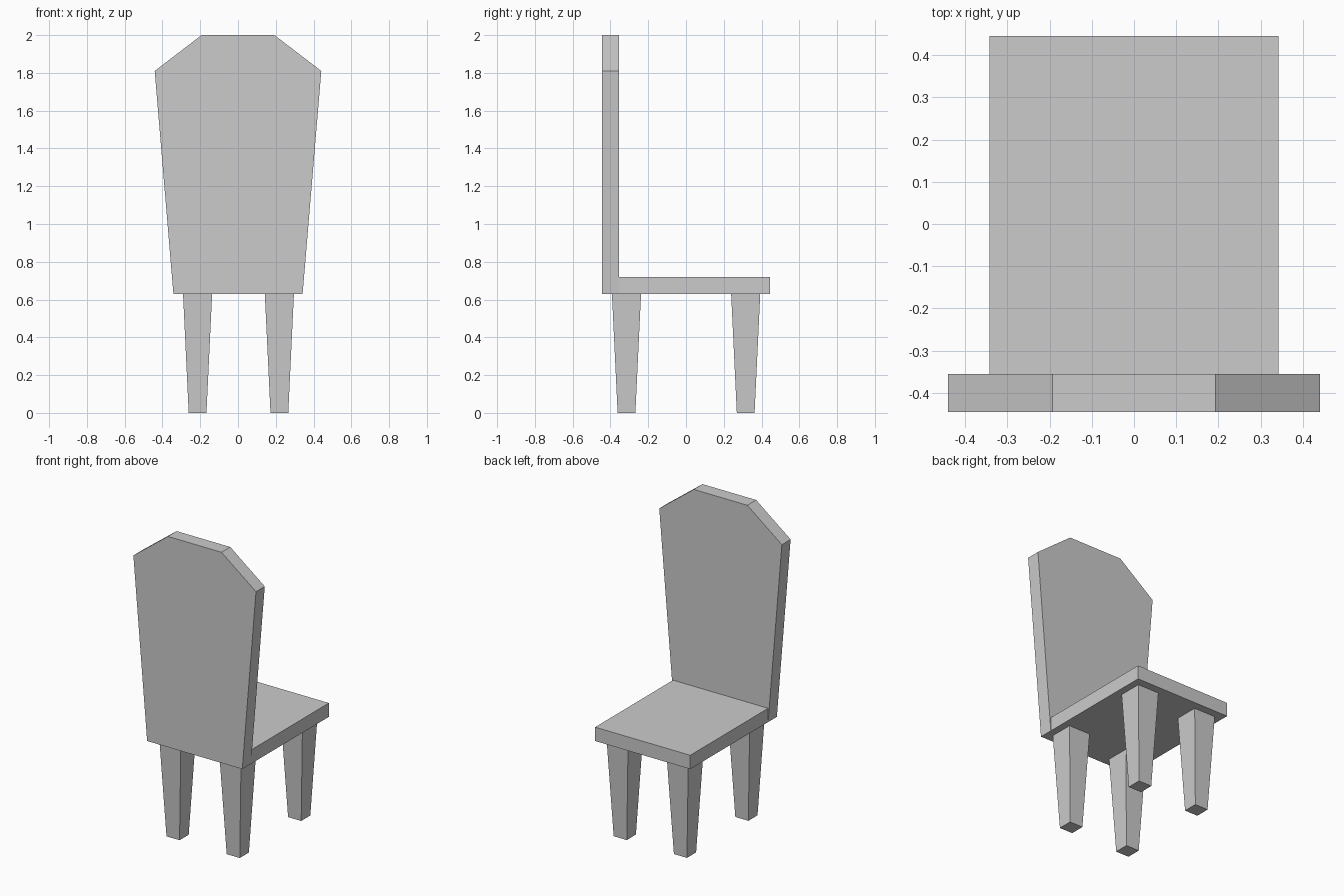
import bpy, bmesh

if "Cube" in bpy.data.objects:
    bpy.data.objects.remove(bpy.data.objects["Cube"])


def make_prism(name, start, end):
    """Solid joining two matching loops of points."""
    mesh = bpy.data.meshes.new(name)
    bm = bmesh.new()
    a = [bm.verts.new(p) for p in start]
    b = [bm.verts.new(p) for p in end]
    n = len(a)
    bm.faces.new(a)
    bm.faces.new(b[::-1])
    for i in range(n):
        j = (i + 1) % n
        bm.faces.new((a[i], b[i], b[j], a[j]))
    bmesh.ops.recalc_face_normals(bm, faces=bm.faces)
    bm.to_mesh(mesh)
    bm.free()
    obj = bpy.data.objects.new(name, mesh)
    bpy.context.collection.objects.link(obj)
    return obj


def rect(cx, cy, hx, hy, z):
    return [(cx + sx * hx, cy + sy * hy, z)
            for sx, sy in ((-1, -1), (1, -1), (1, 1), (-1, 1))]


SEAT_BOTTOM, SEAT_TOP = 0.63, 0.72
BACK_Y, JOIN_Y, FRONT_Y = -0.445, -0.355, 0.445

# Seat slab, butting against the backrest
seat_cy, seat_hy = (JOIN_Y + FRONT_Y) / 2, (FRONT_Y - JOIN_Y) / 2
make_prism("seat",
           rect(0, seat_cy, 0.342, seat_hy, SEAT_BOTTOM),
           rect(0, seat_cy, 0.342, seat_hy, SEAT_TOP))

# Flared backrest with clipped top corners
half = [(0.342, SEAT_BOTTOM), (0.441, 1.81), (0.193, 2.0)]
outline = half + [(-x, z) for x, z in reversed(half)]
make_prism("backrest",
           [(x, BACK_Y, z) for x, z in outline],
           [(x, JOIN_Y, z) for x, z in outline])

# Four tapered legs
for side, x in (("left", -0.214), ("right", 0.219)):
    for end, y in (("backrest_end", -0.315), ("open_end", 0.316)):
        make_prism(f"{side}_{end}_leg",
                   rect(x, y, 0.047, 0.047, 0),
                   rect(x, y, 0.077, 0.077, SEAT_BOTTOM))
